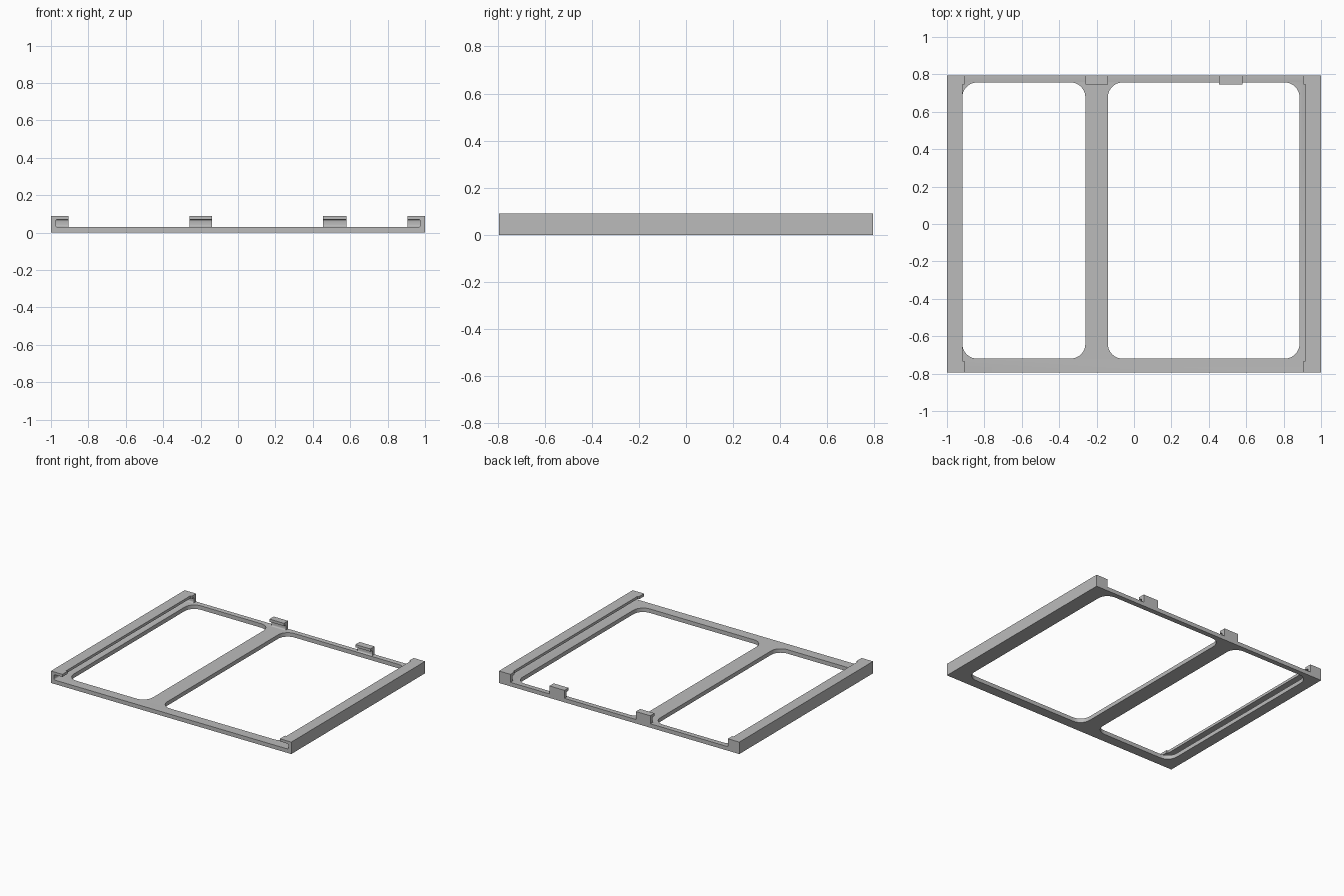
import bpy, bmesh, math

if "Cube" in bpy.data.objects:
    bpy.data.objects.remove(bpy.data.objects["Cube"])

W, D = 1.0, 0.795            # half width and half depth
BASE, LIP, TOP = 0.03, 0.07, 0.09
WALL, FILLET = 0.025, 0.01

grey = bpy.data.materials.new("light_grey")
grey.diffuse_color = (0.5, 0.5, 0.5, 1)
grey.use_nodes = True
grey.node_tree.nodes["Principled BSDF"].inputs["Base Color"].default_value = grey.diffuse_color


def prism(name, points, offset):
    """Extrude a closed outline of 3D points by an offset."""
    bm = bmesh.new()
    face = bm.faces.new([bm.verts.new(p) for p in points])
    ext = bmesh.ops.extrude_face_region(bm, geom=[face])
    bmesh.ops.translate(bm, vec=offset,
                        verts=[g for g in ext["geom"] if isinstance(g, bmesh.types.BMVert)])
    bmesh.ops.recalc_face_normals(bm, faces=bm.faces)
    me = bpy.data.meshes.new(name)
    bm.to_mesh(me)
    bm.free()
    ob = bpy.data.objects.new(name, me)
    bpy.context.collection.objects.link(ob)
    me.materials.append(grey)
    return ob


def rounded_rect(x0, x1, y0, y1, r, n=10):
    pts = []
    for cx, cy, a in ((x1 - r, y1 - r, 0), (x0 + r, y1 - r, 90),
                      (x0 + r, y0 + r, 180), (x1 - r, y0 + r, 270)):
        for i in range(n + 1):
            t = math.radians(a + 90 * i / n)
            pts.append((cx + r * math.cos(t), cy + r * math.sin(t)))
    return pts


def hook(edge, reach):
    """Profile of an upright wall with a lip and filleted inner corners."""
    inner = edge - WALL
    pts = [(edge, 0), (edge, TOP), (reach, TOP), (reach, LIP)]
    for cz, a0 in ((LIP - FILLET, 90), (BASE + FILLET, 0)):
        for i in range(5):
            t = math.radians(a0 - 90 * i / 4)
            pts.append((inner - FILLET + FILLET * math.cos(t), cz + FILLET * math.sin(t)))
    return pts + [(inner - FILLET, 0)]


def boolean(ob, other, operation):
    mod = ob.modifiers.new("join", 'BOOLEAN')
    mod.operation, mod.solver, mod.object = operation, 'EXACT', other
    bpy.context.view_layer.objects.active = ob
    bpy.ops.object.modifier_apply(modifier=mod.name)
    bpy.data.objects.remove(other, do_unlink=True)


# Flat base with two rounded openings
frame = prism("tray_frame", [(-W, -D, 0), (W, -D, 0), (W, D, 0), (-W, D, 0)], (0, 0, BASE))
for x0, x1 in ((-0.918, -0.26), (-0.14, 0.885)):
    hole = prism("opening", [(x, y, -0.1) for x, y in rounded_rect(x0, x1, -0.72, 0.757, 0.08)],
                 (0, 0, 0.3))
    boolean(frame, hole, 'DIFFERENCE')

parts = []
for s in (-1, 1):
    # Side rails: long open channels
    parts.append(prism("side_rail", [(s * x, -D, z) for x, z in hook(W, 0.917)], (0, 2 * D, 0)))
    # Wider lip at the front end of each rail
    parts.append(prism("front_lip", [(s * x, y, LIP) for x, y in
                 ((0.905, -D), (0.99, -D), (0.99, -0.733), (0.905, -0.733))], (0, 0, TOP - LIP)))
    # Closed back end of each rail
    parts.append(prism("rail_end", [(s * 0.905, y, z) for y, z in hook(D, 0.745)],
                       (s * (W - 0.905), 0, 0)))

# Small hooks along the back edge
for x0, x1 in ((-0.26, -0.14), (0.455, 0.58)):
    parts.append(prism("back_hook", [(x0, y, z) for y, z in hook(D, 0.745)], (x1 - x0, 0, 0)))

for part in parts:
    boolean(frame, part, 'UNION')

# Smooth the rounded corners, keep edges sharp
bpy.ops.object.select_all(action='DESELECT')
frame.select_set(True)
bpy.context.view_layer.objects.active = frame
bpy.ops.object.shade_smooth_by_angle(angle=math.radians(30))
